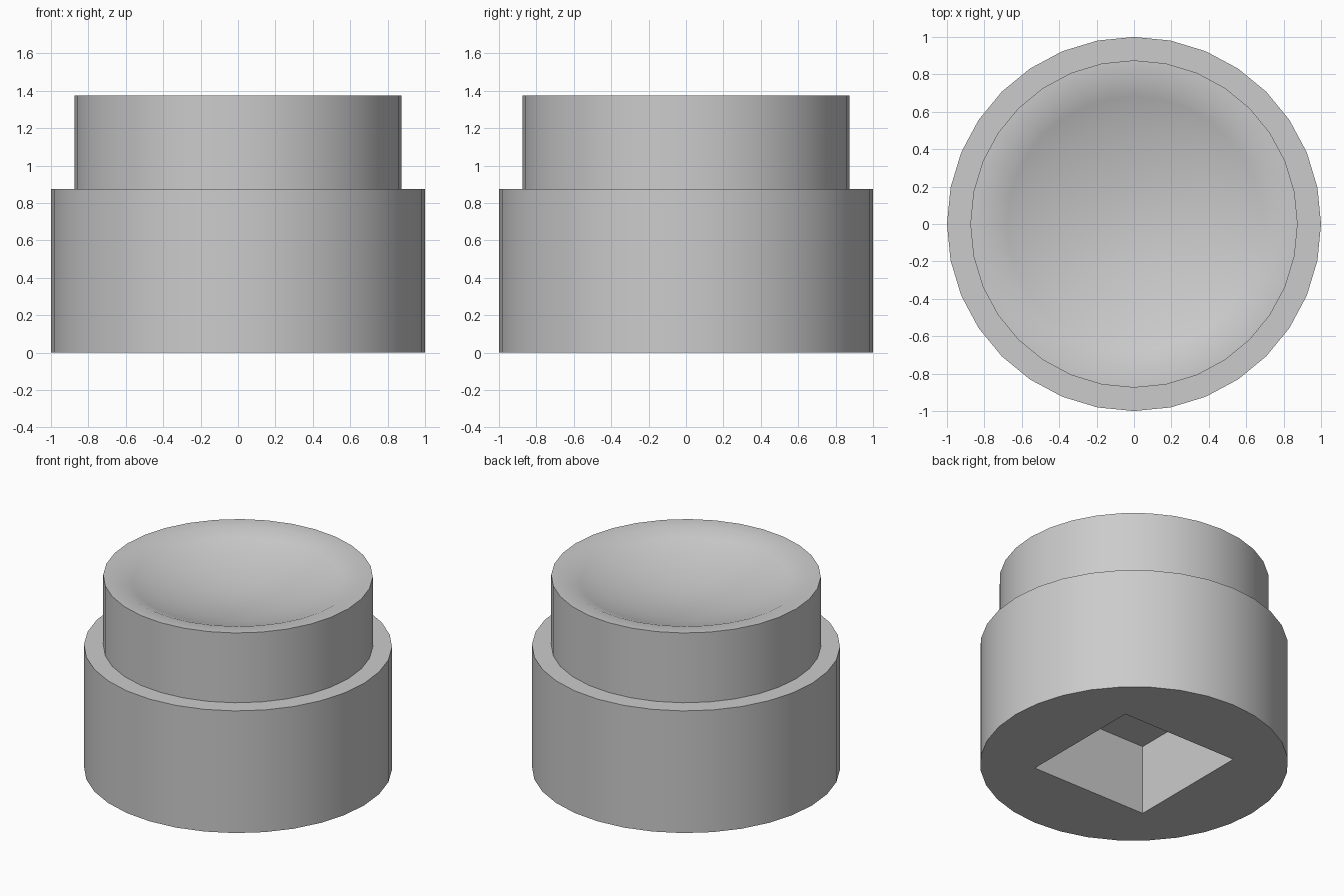
import bpy, bmesh, math

if "Cube" in bpy.data.objects:
    bpy.data.objects.remove(bpy.data.objects["Cube"], do_unlink=True)

SIDES = 32

grey = bpy.data.materials.new("plain grey")
grey.use_nodes = True
colour = (0.6, 0.6, 0.6, 1)
grey.diffuse_color = colour
grey.node_tree.nodes["Principled BSDF"].inputs["Base Color"].default_value = colour


def ring(bm, radius, z, count=SIDES, turn=0.0):
    """Add a regular loop of vertices, or one vertex on the axis."""
    if radius == 0:
        return [bm.verts.new((0, 0, z))]
    angles = [turn + math.tau * i / count for i in range(count)]
    return [bm.verts.new((radius * math.cos(a), radius * math.sin(a), z)) for a in angles]


def skin(bm, low, high):
    """Join two loops with quads, or a loop to a point with triangles."""
    n = len(low)
    for i in range(n):
        j = (i + 1) % n
        if len(high) == 1:
            bm.faces.new((low[i], low[j], high[0]))
        else:
            bm.faces.new((low[i], low[j], high[j], high[i]))


def lathe(bm, profile):
    rings = [ring(bm, r, z) for r, z in profile]
    for low, high in zip(rings, rings[1:]):
        skin(bm, low, high)
    return rings


def loop_edges(bm, loop):
    result = []
    for a, b in zip(loop, loop[1:] + loop[:1]):
        result.append(bm.edges.get((a, b)) or bm.edges.new((a, b)))
    return result


def finish(bm, name):
    mesh = bpy.data.meshes.new(name)
    bm.to_mesh(mesh)
    bm.free()
    mesh.materials.append(grey)
    obj = bpy.data.objects.new(name, mesh)
    bpy.context.collection.objects.link(obj)
    mesh.shade_smooth()
    mesh.set_sharp_from_angle(angle=math.radians(40))


# Wide base with a ledge on top and a square socket underneath
bm = bmesh.new()
rings = lathe(bm, [(1, 0), (1, 0.875), (0.875, 0.875)])
corner = 0.457 * math.sqrt(2)
mouth = ring(bm, corner, 0, 4, math.pi / 4)
ceiling = ring(bm, corner, 0.5, 4, math.pi / 4)
edges = loop_edges(bm, rings[0]) + loop_edges(bm, mouth)
under = bmesh.ops.triangle_fill(bm, edges=edges, use_beauty=True, normal=(0, 0, -1))
for face in under["geom"]:
    if isinstance(face, bmesh.types.BMFace):
        face.normal_update()
        if face.normal.z > 0:
            face.normal_flip()
skin(bm, ceiling, mouth)
bm.faces.new(list(reversed(ceiling)))
finish(bm, "base")

# Narrower cap with a shallow dished top
bm = bmesh.new()
lathe(bm, [(0.875, 0.875), (0.875, 1.375), (0.77, 1.373), (0.68, 1.335),
           (0.55, 1.293), (0.4, 1.256), (0.2, 1.224), (0, 1.212)])
finish(bm, "dished_cap")
